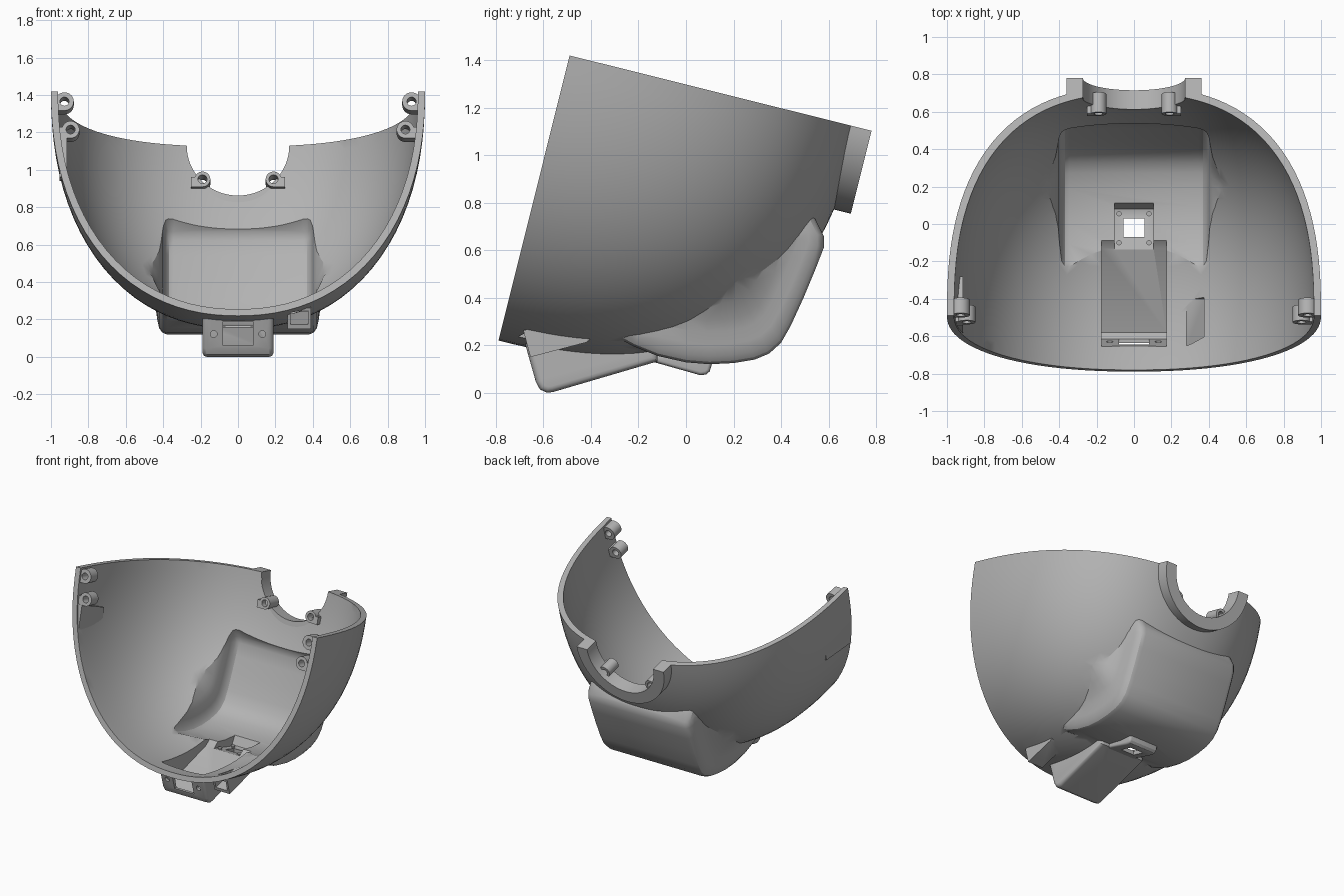
import bpy, bmesh, math
from mathutils import Matrix, Vector

if "Cube" in bpy.data.objects:
    bpy.data.objects.remove(bpy.data.objects["Cube"], do_unlink=True)

grey = bpy.data.materials.new("plain grey")
grey.use_nodes = True
grey.diffuse_color = (0.45, 0.45, 0.45, 1)
grey.node_tree.nodes["Principled BSDF"].inputs["Base Color"].default_value = (0.45, 0.45, 0.45, 1)

# Tilted frame of the dome: x across, y back from the mouth, z up from the top rim
TILT = Matrix.Translation((0, -0.49, 1.42)) @ Matrix.Rotation(math.radians(-14), 4, 'X')
WORLD = Matrix.Identity(4)
MOUTH_POWER, DEPTH_POWER = 2.2, 2.5


def finish(name, bm, frame=WORLD):
    bm.transform(frame)
    bmesh.ops.recalc_face_normals(bm, faces=bm.faces[:])
    mesh = bpy.data.meshes.new(name)
    bm.to_mesh(mesh)
    bm.free()
    mesh.materials.append(grey)
    ob = bpy.data.objects.new(name, mesh)
    bpy.context.collection.objects.link(ob)
    return ob


def dome(name, size, quarter):
    """Rounded super-ellipsoid, optionally trimmed at the mouth and the top rim."""
    bm = bmesh.new()
    bmesh.ops.create_uvsphere(bm, u_segments=96, v_segments=64, radius=1)
    bm.transform(Matrix.Rotation(math.pi / 2, 4, 'X'))
    for v in bm.verts:
        across = (abs(v.co.x) ** MOUTH_POWER + abs(v.co.z) ** MOUTH_POWER) ** (DEPTH_POWER / MOUTH_POWER)
        r = (across + abs(v.co.y) ** DEPTH_POWER) ** (-1 / DEPTH_POWER)
        v.co = Vector(c * r * s for c, s in zip(v.co, size))
    if quarter:
        for normal in ((0, -1, 0), (0, 0, 1)):
            bmesh.ops.bisect_plane(bm, geom=bm.verts[:] + bm.edges[:] + bm.faces[:],
                                   dist=1e-5, plane_co=(0, 0, 0), plane_no=normal,
                                   clear_outer=True)
            bmesh.ops.holes_fill(bm, edges=[e for e in bm.edges if e.is_boundary], sides=0)
    return finish(name, bm, TILT)


def loft(name, rings, frame=WORLD):
    """Skin a row of equal point rings and cap both ends."""
    bm = bmesh.new()
    rows = [[bm.verts.new(p) for p in ring] for ring in rings]
    bm.faces.new(rows[0])
    bm.faces.new(rows[-1])
    n = len(rows[0])
    for a, b in zip(rows, rows[1:]):
        for i in range(n):
            j = (i + 1) % n
            bm.faces.new((a[i], a[j], b[j], b[i]))
    return finish(name, bm, frame)


def prism(name, points, lo, hi, bevel=0.0, along_x=True, frame=WORLD):
    """Extrude an outline: (y, z) along x, or (x, z) along y. A bevel rounds both ends."""
    ob = loft(name, [[(t, a, b) if along_x else (a, t, b) for a, b in points] for t in (lo, hi)], frame)
    if bevel:
        bm = bmesh.new()
        bm.from_mesh(ob.data)
        caps = [f for f in bm.faces if abs(f.normal.x) > 0.99]
        bmesh.ops.bevel(bm, geom=list({e for c in caps for e in c.edges}), offset=bevel,
                        segments=4, profile=0.5, affect='EDGES', clamp_overlap=True)
        bm.to_mesh(ob.data)
        bm.free()
    return ob


def box(name, x, y, z, frame=WORLD):
    return prism(name, [(y[0], z[0]), (y[1], z[0]), (y[1], z[1]), (y[0], z[1])], *x, frame=frame)


def rod(name, x, z, r, lo, hi, frame=TILT, sides=32):
    ring = [(x + r * math.cos(2 * math.pi * i / sides), z + r * math.sin(2 * math.pi * i / sides))
            for i in range(sides)]
    return prism(name, ring, lo, hi, along_x=False, frame=frame)


def bulge(name, shrink, narrow):
    """Rear pocket whose flanks flare softly back into the dome."""
    profile = [(-0.34, 0.26), (-0.22, 0.195), (-0.12, 0.155), (0, 0.128), (0.1, 0.12),
               (0.2, 0.125), (0.29, 0.14), (0.35, 0.165), (0.4, 0.21), (0.44, 0.28), (0.495, 0.4),
               (0.545, 0.52), (0.58, 0.61), (0.58, 0.66), (0.54, 0.74), (0.3, 0.85), (-0.2, 0.6)]
    half = [(0.38, 1), (0.405, 0.985), (0.422, 0.95), (0.432, 0.88), (0.44, 0.8), (0.455, 0.73),
            (0.49, 0.63), (0.54, 0.53), (0.6, 0.44)]
    layers = [(-x, s) for x, s in reversed(half)] + half
    rings = []
    for x, s in layers:
        k = s - shrink
        rings.append([(x - math.copysign(narrow, x), 0.05 + (y - 0.05) * k, 0.8 + (z - 0.8) * k)
                      for y, z in profile])
    return loft(name, rings)


def combine(ob, tool, operation):
    mod = ob.modifiers.new("join", 'BOOLEAN')
    mod.operation, mod.object, mod.solver = operation, tool, 'EXACT'
    bpy.context.view_layer.objects.active = ob
    bpy.ops.object.modifier_apply(modifier=mod.name)
    bpy.data.objects.remove(tool, do_unlink=True)


def smooth(ob, angle=30):
    bpy.ops.object.select_all(action='DESELECT')
    ob.select_set(True)
    bpy.context.view_layer.objects.active = ob
    bpy.ops.object.shade_smooth_by_angle(angle=math.radians(angle))


# Outer body: dome, rear bulge, front housing, small tray and side tube
shell = dome("shell", (1, 1.26, 1.237), True)
for tool in (
    bulge("bulge", 0, 0),
    prism("housing", [(-0.69, 0.25), (-0.632, 0.045), (-0.615, 0.014), (-0.585, 0), (-0.56, 0.003),
                      (-0.12, 0.132), (-0.12, 0.3), (-0.5, 0.3)], -0.19, 0.19, 0.025),
    prism("tray", [(-0.16, 0.136), (0.06, 0.074), (0.085, 0.077), (0.1, 0.09), (0.115, 0.14),
                   (0.1, 0.16), (-0.12, 0.16)], -0.12, 0.12, 0.015),
    prism("tube", [(-0.685, 0.262), (-0.655, 0.15), (-0.42, 0.212), (-0.36, 0.26), (-0.5, 0.32)],
          0.265, 0.39),
):
    combine(shell, tool, 'UNION')

# Hollow interior, following each outer form
cutters = [
    dome("hollow", (0.962, 1.222, 1.2), False),
    bulge("bulge_hollow", 0.068, 0.035),
    prism("housing_hollow", [(-0.66, 0.26), (-0.615, 0.06), (-0.58, 0.033), (-0.13, 0.162),
                             (-0.08, 0.2), (-0.08, 0.35), (-0.55, 0.35)], -0.175, 0.175),
    prism("tray_hollow", [(-0.15, 0.165), (0.055, 0.104), (0.08, 0.108), (0.13, 0.2),
                          (0.13, 0.3), (-0.15, 0.3)], -0.105, 0.105),
    prism("tube_hollow", [(-0.705, 0.237), (-0.69, 0.166), (-0.4, 0.242), (-0.36, 0.33),
                          (-0.58, 0.3)], 0.28, 0.375),
    box("socket", (-0.055, 0.055), (-0.07, 0.03), (-0.1, 0.3)),
    box("front_window", (-0.08, 0.08), (-0.75, -0.6), (0.06, 0.19)),
    rod("collar_bore", 0, 0, 0.275, 1, 1.5, sides=64),
]
for sx in (-1, 1):
    cutters.append(rod("front_screw", sx * 0.13, 0.122, 0.018, -0.8, -0.57, WORLD))
for tool in cutters:
    combine(shell, tool, 'DIFFERENCE')
smooth(shell)

# Half-ring collar at the back
arc = [math.pi + math.pi * i / 48 for i in range(49)]
collar = prism("collar", [(0.36 * math.cos(a), 0.36 * math.sin(a)) for a in arc] +
               [(0.274 * math.cos(a), 0.274 * math.sin(a)) for a in reversed(arc)],
               1.205, 1.31, along_x=False, frame=TILT)
smooth(collar)

# Small screw bosses in the tray corners
for x in (-0.08, 0.08):
    for y, z in ((-0.1, 0.15), (0.055, 0.104)):
        bm = bmesh.new()
        bmesh.ops.create_cone(bm, cap_ends=True, segments=16, radius1=0.014, radius2=0.014, depth=0.025)
        smooth(finish("tray_boss", bm, Matrix.Translation((x, y, z))))

# Screw lugs: upper and lower pair at the mouth, one pair on the collar
for side, sx in (("left", 1), ("right", -1)):
    for name, x, z, r, lo, hi, reach in (("upper_lug", 0.928, -0.052, 0.05, 0.015, 0.1, 0.975),
                                         ("lower_lug", 0.895, -0.207, 0.047, 0.015, 0.1, 0.965),
                                         ("collar_lug", 0.19, -0.195, 0.042, 1.16, 1.27, 0.25)):
        lug = rod(side + "_" + name, sx * x, z, r, lo, hi)
        foot = box("foot", sorted((sx * x, sx * reach)), (lo, hi), (z - r, z + 0.3 * r), TILT)
        combine(lug, foot, 'UNION')
        combine(lug, rod("hole", sx * x, z, 0.024, lo - 0.05, hi + 0.05), 'DIFFERENCE')
        smooth(lug)

# Flat pad on the right inner wall below the lug
prism("wall_pad", [(0.01, -0.25), (0.29, -0.3), (0.3, -0.42), (0.01, -0.47)], -0.955, -0.915, frame=TILT)
